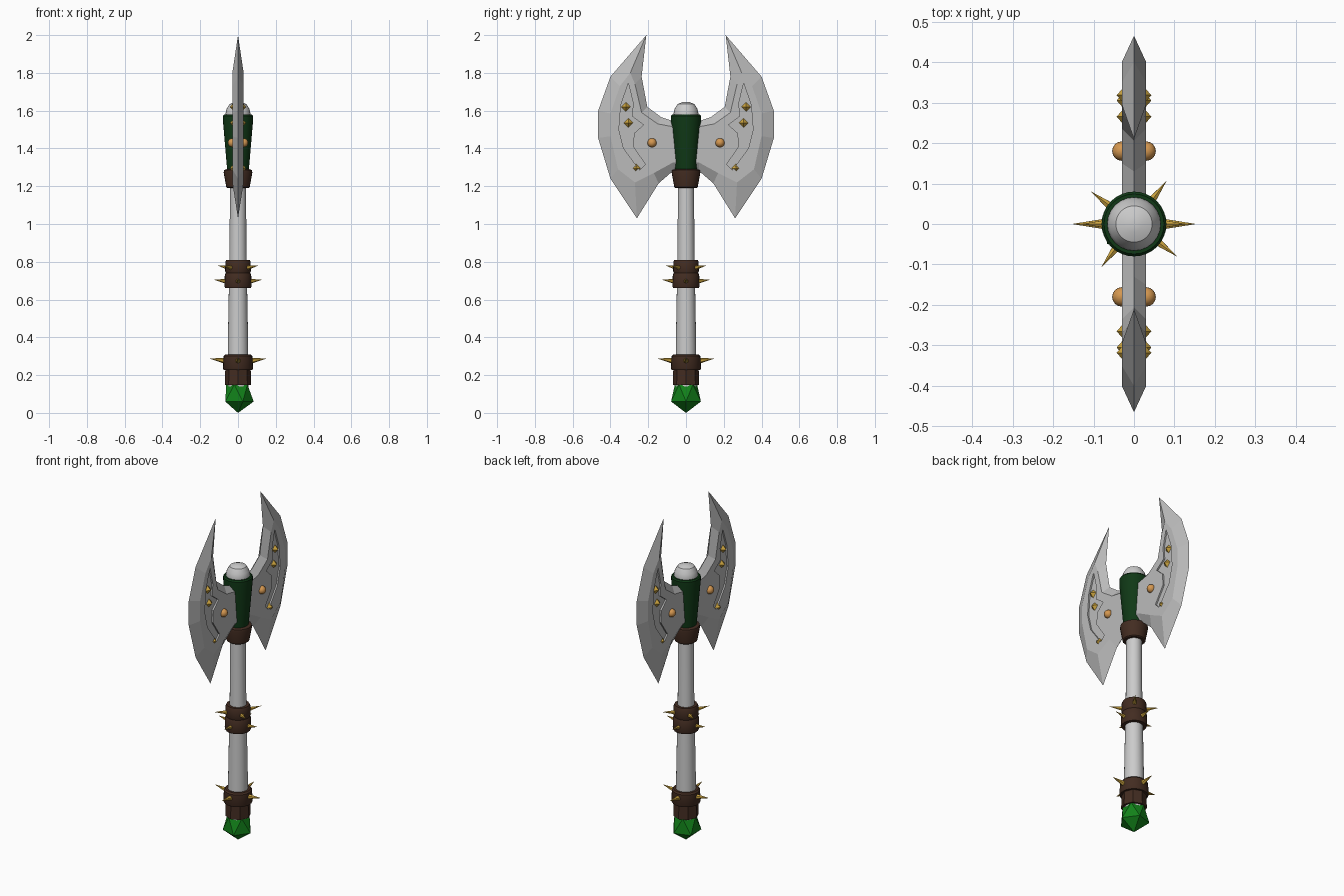
import bpy, bmesh, math
from mathutils import Vector, Matrix

if "Cube" in bpy.data.objects:
    bpy.data.objects.remove(bpy.data.objects["Cube"])


def mat(name, r, g, b):
    m = bpy.data.materials.new(name)
    m.diffuse_color = (r, g, b, 1)
    m.use_nodes = True
    m.node_tree.nodes["Principled BSDF"].inputs["Base Color"].default_value = m.diffuse_color
    return m


STEEL = mat("blade steel", 0.50, 0.50, 0.50)
SHAFT = mat("pale grey", 0.60, 0.60, 0.60)
GREEN = mat("dark green", 0.005, 0.04, 0.008)
BROWN = mat("leather brown", 0.055, 0.025, 0.015)
GEM = mat("gem green", 0.006, 0.22, 0.01)
GOLD = mat("gold", 0.60, 0.37, 0.05)
COPPER = mat("copper", 0.66, 0.31, 0.08)


def finish(name, bm, material, smooth=False):
    bmesh.ops.recalc_face_normals(bm, faces=bm.faces[:])
    me = bpy.data.meshes.new(name)
    bm.to_mesh(me)
    bm.free()
    me.materials.append(material)
    ob = bpy.data.objects.new(name, me)
    bpy.context.collection.objects.link(ob)
    bpy.ops.object.select_all(action='DESELECT')
    ob.select_set(True)
    bpy.context.view_layer.objects.active = ob
    if smooth:
        bpy.ops.object.shade_smooth_by_angle(angle=math.radians(35))
    return ob


def lathe(name, profile, sides, material, smooth=True, twist=0.0):
    """Closed turned solid from (radius, z) points; twist rotates each next ring."""
    bm = bmesh.new()
    rings = []
    for k, (r, z) in enumerate(profile):
        rings.append([bm.verts.new((r * math.cos(a), r * math.sin(a), z))
                      for a in (2 * math.pi * i / sides + k * twist for i in range(sides))])
    for a, b in zip(rings, rings[1:]):
        for i in range(sides):
            j = (i + 1) % sides
            if twist:
                bm.faces.new((a[i], a[j], b[i]))
                bm.faces.new((a[j], b[j], b[i]))
            else:
                bm.faces.new((a[i], a[j], b[j], b[i]))
    bm.faces.new(rings[0])
    bm.faces.new(rings[-1])
    return finish(name, bm, material, smooth)


# Shaft with domed top
lathe("shaft", [(0.055, 0.14), (0.054, 0.35), (0.045, 0.85), (0.042, 1.25)], 24, SHAFT)
lathe("shaft_cap", [(0.06, 1.5), (0.066, 1.585), (0.06, 1.61), (0.045, 1.635), (0.02, 1.645),
                    (0.004, 1.646)], 24, SHAFT)

# Green socket and leather collar below it
lathe("head_socket", [(0.056, 1.27), (0.08, 1.55), (0.08, 1.572), (0.074, 1.58)], 32, GREEN)
lathe("head_collar", [(0.055, 1.19), (0.062, 1.195), (0.076, 1.272), (0.074, 1.285),
                      (0.06, 1.29)], 24, BROWN)

# Leather grip bands
lathe("grip_band_upper", [(0.062, 0.735), (0.068, 0.75), (0.067, 0.80), (0.062, 0.81)], 24, BROWN)
lathe("grip_band_lower", [(0.068, 0.66), (0.072, 0.67), (0.070, 0.73), (0.062, 0.745)], 24, BROWN)
lathe("pommel_band_upper", [(0.076, 0.228), (0.08, 0.235), (0.076, 0.30), (0.068, 0.308)], 24, BROWN)
lathe("pommel_band_lower", [(0.070, 0.148), (0.067, 0.235)], 8, BROWN, smooth=False)

# Faceted pommel gem
bm = bmesh.new()
tip = bm.verts.new((0, 0, 0))
low, high = [[bm.verts.new((r * math.cos(a), r * math.sin(a), z))
              for a in (2 * math.pi * (i + off) / 5 for i in range(5))]
             for r, z, off in ((0.083, 0.06, 0), (0.062, 0.15, 0.5))]
for i in range(5):
    j = (i + 1) % 5
    bm.faces.new((tip, low[j], low[i]))
    bm.faces.new((low[i], low[j], high[i]))
    bm.faces.new((low[j], high[j], high[i]))
bm.faces.new(high)
finish("pommel_gem", bm, GEM)


# Rings of spikes on the bands
def spikes(name, z, base, reach, start, size):
    bm = bmesh.new()
    for k in range(4):
        a = math.radians(start + 90 * k)
        d = Vector((math.cos(a), math.sin(a), 0.15)).normalized()
        length = reach - base
        centre = Vector((math.cos(a), math.sin(a), 0)) * (base + length / 2)
        centre.z = z + 0.15 * length / 2
        m = Matrix.Translation(centre) @ d.to_track_quat('Z', 'Y').to_matrix().to_4x4()
        bmesh.ops.create_cone(bm, cap_ends=True, segments=6, radius1=size, radius2=0,
                              depth=length, matrix=m)
    finish(name, bm, GOLD)


spikes("pommel_spikes", 0.275, 0.065, 0.154, 0, 0.016)
spikes("grip_spikes_lower", 0.695, 0.055, 0.13, 0, 0.014)
spikes("grip_spikes_upper", 0.768, 0.055, 0.135, 53, 0.014)

# Blade half: sharp outline at x=0, bevelled in to flat cheeks at x=+-0.03
T = 0.03
edge = [(0.21, 2.0), (0.40, 1.78), (0.465, 1.60), (0.465, 1.455), (0.40, 1.24), (0.26, 1.03),
        (0.145, 1.215), (0.07, 1.28), (0, 1.28), (0, 1.545), (0.07, 1.545), (0.13, 1.565),
        (0.205, 1.62), (0.235, 1.78)]
cheek = [(0.295, 1.80), (0.35, 1.73), (0.40, 1.585), (0.40, 1.465), (0.36, 1.29), (0.27, 1.22),
         (0.17, 1.27), (0.07, 1.325), (0, 1.325), (0, 1.515), (0.07, 1.515), (0.15, 1.53),
         (0.235, 1.59), (0.27, 1.74)]
bm = bmesh.new()
rim = [bm.verts.new((0, y, z)) for y, z in edge]
n = len(rim)
for s in (-1, 1):
    flat = [bm.verts.new((s * T, y, z)) for y, z in cheek]
    for i in range(n):
        j = (i + 1) % n
        bm.faces.new((rim[i], rim[j], flat[j], flat[i]))
    bm.faces.new(flat)
blade = finish("double_blade", bm, STEEL)

# Crescent recess cut into both cheeks
recess = [(0.305, 1.745), (0.345, 1.63), (0.355, 1.50), (0.33, 1.40), (0.245, 1.285),
          (0.215, 1.315), (0.28, 1.41), (0.275, 1.48), (0.225, 1.525), (0.285, 1.57),
          (0.28, 1.64)]
bm = bmesh.new()
for s in (-1, 1):
    inner, outer = [[bm.verts.new((s * x, y, z)) for y, z in recess] for x in (0.021, 0.06)]
    for i in range(len(recess)):
        j = (i + 1) % len(recess)
        bm.faces.new((inner[i], inner[j], outer[j], outer[i]))
    bm.faces.new(inner)
    bm.faces.new(outer)
cutter = finish("recess_cutter", bm, STEEL)
cutter.hide_render = True
cut = blade.modifiers.new("recess", 'BOOLEAN')
cut.operation = 'DIFFERENCE'
cut.solver = 'EXACT'
cut.object = cutter
mirror = blade.modifiers.new("mirror", 'MIRROR')
mirror.use_axis = (False, True, False)
bpy.context.view_layer.objects.active = blade
bpy.ops.object.modifier_apply(modifier="recess")
bpy.ops.object.modifier_apply(modifier="mirror")
bpy.data.objects.remove(cutter)

# Gold studs and copper rivets on both cheeks of both blades
studs, rivets = bmesh.new(), bmesh.new()
for sx in (-1, 1):
    for sy in (-1, 1):
        for y, z in ((0.318, 1.62), (0.305, 1.535), (0.265, 1.295)):
            m = Matrix.Translation((sx * 0.03, sy * y, z)) @ Matrix.Rotation(
                sx * math.pi / 2, 4, 'Y')
            bmesh.ops.create_cone(studs, cap_ends=True, segments=4, radius1=0.029, radius2=0,
                                  depth=0.026, matrix=m)
        bmesh.ops.create_uvsphere(rivets, u_segments=16, v_segments=10, radius=0.024,
                                  matrix=Matrix.Translation((sx * 0.03, sy * 0.18, 1.43)))
finish("blade_studs", studs, GOLD)
finish("blade_rivets", rivets, COPPER, smooth=True)
